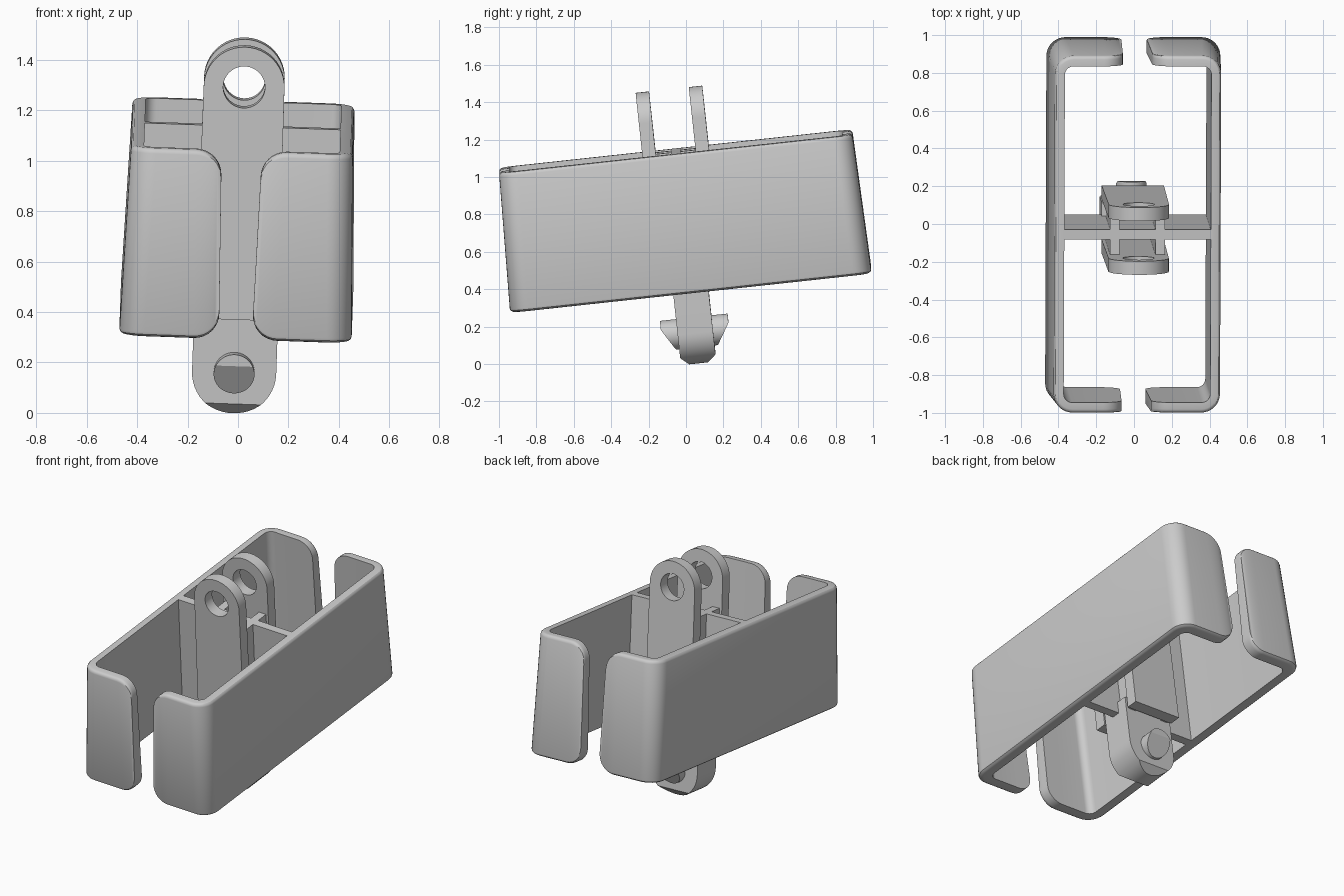
import bpy, bmesh, math
from mathutils import Matrix, Vector

if "Cube" in bpy.data.objects:
    bpy.data.objects.remove(bpy.data.objects["Cube"])

# whole part is tilted: local origin is the lower pin centre
TILT = (Matrix.Translation((-0.015, 0.05, 0.17))
        @ Matrix.Rotation(math.radians(2), 4, 'Y')
        @ Matrix.Rotation(math.radians(6.2), 4, 'X'))
Z0, Z1 = 0.225, 0.975


def finish(bm, name):
    bmesh.ops.remove_doubles(bm, verts=bm.verts, dist=0.0002)
    bmesh.ops.recalc_face_normals(bm, faces=bm.faces)
    bm.transform(TILT)
    me = bpy.data.meshes.new(name)
    bm.to_mesh(me)
    bm.free()
    ob = bpy.data.objects.new(name, me)
    bpy.context.collection.objects.link(ob)
    bpy.ops.object.select_all(action='DESELECT')
    bpy.context.view_layer.objects.active = ob
    ob.select_set(True)
    bpy.ops.object.shade_smooth_by_angle(angle=math.radians(30))
    return ob


def box(name, x0, x1, y0, y1, z0, z1):
    bm = bmesh.new()
    bmesh.ops.create_cube(bm, size=1)
    for v in bm.verts:
        v.co = Vector((x1 if v.co.x > 0 else x0, y1 if v.co.y > 0 else y0,
                       z1 if v.co.z > 0 else z0))
    return finish(bm, name)


def plate(points, y, thick, hole=0.0, hole_z=0.0):
    """Outline in x/z, optionally with a round hole, extruded along y."""
    cu = bpy.data.curves.new("outline", 'CURVE')
    cu.dimensions, cu.fill_mode, cu.extrude = '2D', 'BOTH', thick / 2
    loops = [points]
    if hole:
        loops.append([(hole * math.cos(i * math.pi / 24),
                       hole_z + hole * math.sin(i * math.pi / 24)) for i in range(48)])
    for loop in loops:
        sp = cu.splines.new('POLY')
        sp.points.add(len(loop) - 1)
        for p, (x, z) in zip(sp.points, loop):
            p.co = (x, z, 0, 1)
        sp.use_cyclic_u = True
    ob = bpy.data.objects.new("outline", cu)
    me = bpy.data.meshes.new_from_object(ob)
    bm = bmesh.new()
    bm.from_mesh(me)
    bpy.data.objects.remove(ob)
    bpy.data.meshes.remove(me)
    bmesh.ops.remove_doubles(bm, verts=bm.verts, dist=0.0002)
    bm.transform(Matrix.Translation((0, y, 0)) @ Matrix.Rotation(math.pi / 2, 4, 'X'))
    return bm


def slice_off(bm, co, no):
    res = bmesh.ops.bisect_plane(bm, geom=bm.verts[:] + bm.edges[:] + bm.faces[:], dist=1e-5,
                                 plane_co=co, plane_no=no, clear_outer=True)
    edges = [e for e in res['geom_cut'] if isinstance(e, bmesh.types.BMEdge)]
    bmesh.ops.holes_fill(bm, edges=edges, sides=0)


# side walls: C-shaped shells with rounded flap corners and slight draft
FLAP_R = 0.1
ANG = [i * math.pi / 16 for i in range(9)]


def plan(w, l, r, gap):
    half = [(gap + FLAP_R * (1 - math.cos(a)), -l) for a in ANG]
    half += [(w - r + r * math.sin(a), -l + r - r * math.cos(a)) for a in ANG]
    return [Vector(p) for p in half + [(x, -y) for x, y in reversed(half)]]


def wall(name, side):
    bm = bmesh.new()
    inset = [FLAP_R * (1 - math.sin(a)) for a in ANG] + [0] * len(ANG)
    inset += inset[::-1]
    rim = [i * math.pi / 6 for i in range(4)]
    rings = []
    for i, h in enumerate(inset):
        prof = [(1, Z0 + h)]
        prof += [(0.35 * (1 - math.cos(a)), Z0 + h + 0.02 * (1 - math.sin(a))) for a in reversed(rim)]
        prof += [(0.35 * (1 - math.cos(a)), Z1 - h - 0.02 * (1 - math.sin(a))) for a in rim]
        prof += [(1, Z1 - h)]
        ring = []
        for f, z in prof:
            k = (z - Z0) / (Z1 - Z0)
            gap = 0.065 + 0.015 * k
            outer = plan(0.4615 - 0.0215 * k, 0.972 - 0.022 * k, 0.1, gap)[i]
            inner = plan(0.388, 0.895, 0.045, gap)[i]
            p = outer.lerp(inner, f)
            ring.append(bm.verts.new((side * p.x, p.y, z)))
        rings.append(ring)
    n = len(rings[0])
    for a, b in zip(rings, rings[1:]):
        for j in range(n):
            bm.faces.new((a[j], a[(j + 1) % n], b[(j + 1) % n], b[j]))
    bm.faces.new(rings[0])
    bm.faces.new(rings[-1][::-1])
    return finish(bm, name)


for s, tag in ((-1, "left"), (1, "right")):
    wall("side_wall_" + tag, s)
    box("rib_" + tag, *sorted((s * 0.095, s * 0.145)), -0.12, 0.12, Z0, Z1)

# cross partition joining both walls
box("cross_partition", -0.4, 0.4, -0.026, 0.026, Z0, Z1)

# pair of upper ears with pin holes
ARC = [i * math.pi / 24 for i in range(25)]
EAR_Z, EAR_R = 1.148, 0.16
for s, tag in ((-1, "front"), (1, "back")):
    outline = [(EAR_R * math.cos(a), EAR_Z + EAR_R * math.sin(a)) for a in ARC]
    outline += [(-0.165, Z0 - 0.005), (0.165, Z0 - 0.005)]
    finish(plate(outline, s * 0.143, 0.072, 0.083, EAR_Z), "ear_" + tag)

# lower tab with chamfered tip
outline = [(-0.167 * math.cos(a), -0.167 * math.sin(a)) for a in ARC]
outline += [(0.167, 0.3), (-0.167, 0.3)]
tab = plate(outline, 0, 0.19)
for s in (-1, 1):
    slice_off(tab, (0, s * 0.095, -0.125), (0, s * 0.042, -0.045))
finish(tab, "lower_tab")

# snap pin, both ends cut on a slant
pin = bmesh.new()
bmesh.ops.create_cone(pin, cap_ends=True, segments=48, radius1=0.081, radius2=0.081, depth=0.364,
                      matrix=Matrix.Rotation(math.pi / 2, 4, 'X'))
for s in (-1, 1):
    slice_off(pin, (0, s * 0.182, 0.035), (0, s * 0.116, -0.07))
finish(pin, "snap_pin")
